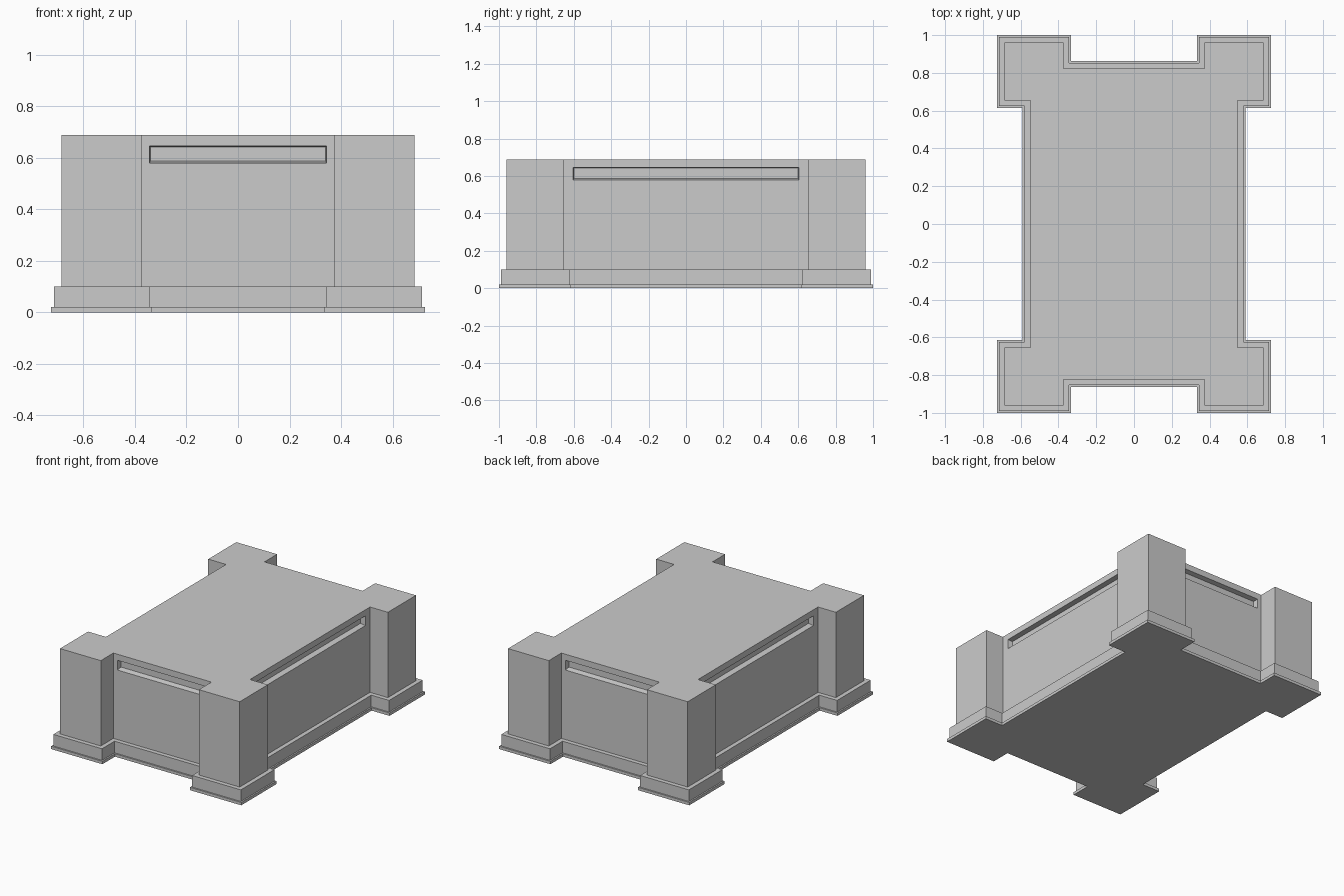
import bpy, bmesh

if "Cube" in bpy.data.objects:
    bpy.data.objects.remove(bpy.data.objects["Cube"])

# Reference outline of the body (quarter): outer corner, pillar inner edges, recessed walls
OX, OY = 0.685, 0.96
IX, IY = 0.374, 0.654
SX, SY = 0.549, 0.823
TOP = 0.688


def outline(d):
    """Outline with four corner pillars, grown outwards by d."""
    q = [(SX + d, IY - d), (OX + d, IY - d), (OX + d, OY + d),
         (IX - d, OY + d), (IX - d, SY + d)]
    pts = list(q)
    pts += [(-x, y) for x, y in reversed(q)]
    pts += [(-x, -y) for x, y in q]
    pts += [(x, -y) for x, y in reversed(q)]
    return pts


def prism(d, z0, z1):
    bm = bmesh.new()
    base = bm.faces.new([bm.verts.new((x, y, z0)) for x, y in outline(d)])
    ext = bmesh.ops.extrude_face_region(bm, geom=[base], use_keep_orig=True)
    for v in ext["geom"]:
        if isinstance(v, bmesh.types.BMVert):
            v.co.z = z1
    bmesh.ops.recalc_face_normals(bm, faces=bm.faces)
    return bm


def finish(bm, name):
    mesh = bpy.data.meshes.new(name)
    bm.to_mesh(mesh)
    bm.free()
    obj = bpy.data.objects.new(name, mesh)
    bpy.context.collection.objects.link(obj)


def cut_slot(bm, face, axis, half, z0, z1, depth, taper):
    """Long handle slot near the top of a recessed wall."""
    n = face.normal.copy()
    mid = face.calc_center_median().z

    def place(h, lo, hi):
        for v in face.verts:
            v.co[axis] = h if v.co[axis] > 0 else -h
            v.co.z = hi if v.co.z > mid else lo

    bmesh.ops.inset_region(bm, faces=[face], thickness=0.02)
    place(half, z0, z1)
    mid = (z0 + z1) / 2
    bmesh.ops.inset_region(bm, faces=[face], thickness=0.002)
    place(half - taper, z0 + 2 * taper, z1 - taper)
    for v in face.verts:
        v.co -= n * depth


# Stepped foot
finish(prism(0.04, 0.0, 0.02), "foot_plate")
finish(prism(0.03, 0.02, 0.1), "plinth")

# Body with a slot in each of the four recessed walls
body = prism(0.0, 0.1, TOP)
walls = []
for f in body.faces:
    c = f.calc_center_median()
    if abs(f.normal.z) < 0.5:
        if abs(c.x) < 0.01:
            walls.append((f, 0, 0.344))
        elif abs(c.y) < 0.01:
            walls.append((f, 1, 0.603))
for f, axis, half in walls:
    cut_slot(body, f, axis, half, 0.579, 0.646, 0.035, 0.004)
finish(body, "body")
